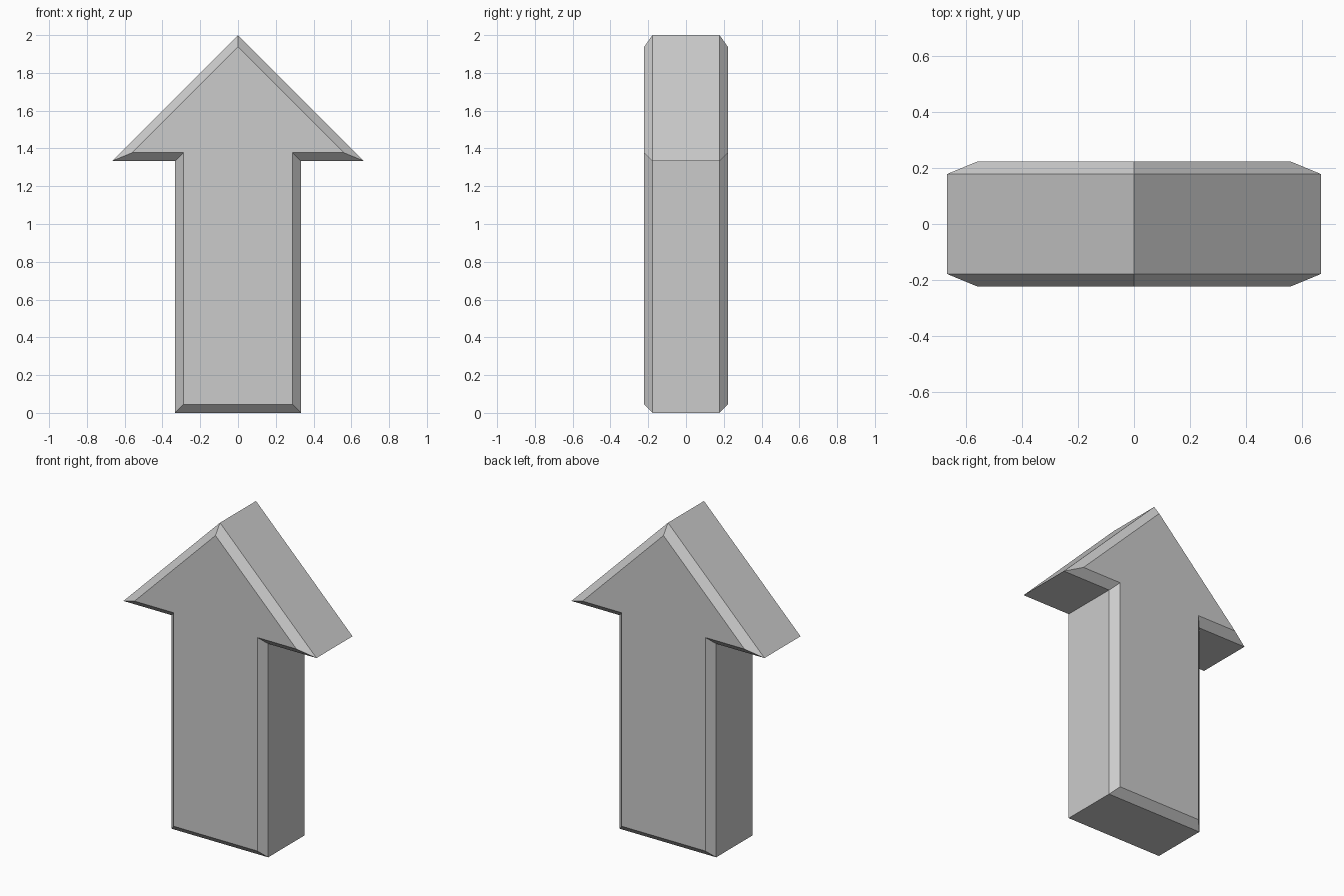
import bpy, bmesh
from mathutils import Vector

if "Cube" in bpy.data.objects:
    bpy.data.objects.remove(bpy.data.objects["Cube"])

CHAMFER = 2 / 45
HALF_DEPTH = 2 / 9

# Right half of the arrow outline (x, z), mirrored into a counter-clockwise loop
half = [(1/3, 0), (1/3, 4/3), (2/3, 4/3)]
outline = [Vector(p) for p in half + [(0, 2)] + [(-x, z) for x, z in reversed(half)]]


def inset(points, d):
    """Mitred inward offset of a counter-clockwise loop."""
    result = []
    for i, p in enumerate(points):
        a = (p - points[i - 1]).normalized()
        b = (points[(i + 1) % len(points)] - p).normalized()
        na, nb = Vector((-a.y, a.x)), Vector((-b.y, b.x))
        result.append(p + (na + nb) * d / (1 + na.dot(nb)))
    return result


# Rings from front to back: chamfered face, straight walls, chamfered face
inner = inset(outline, CHAMFER)
wall = HALF_DEPTH - CHAMFER
sections = [(inner, -HALF_DEPTH), (outline, -wall), (outline, wall), (inner, HALF_DEPTH)]

bm = bmesh.new()
rings = [[bm.verts.new((p.x, y, p.y)) for p in pts] for pts, y in sections]
n = len(outline)
for r0, r1 in zip(rings, rings[1:]):
    for i in range(n):
        j = (i + 1) % n
        bm.faces.new((r0[i], r0[j], r1[j], r1[i]))
bm.faces.new(rings[0])
bm.faces.new(rings[-1][::-1])
bmesh.ops.recalc_face_normals(bm, faces=bm.faces)

mesh = bpy.data.meshes.new("arrow")
bm.to_mesh(mesh)
bm.free()
bpy.context.collection.objects.link(bpy.data.objects.new("arrow", mesh))
